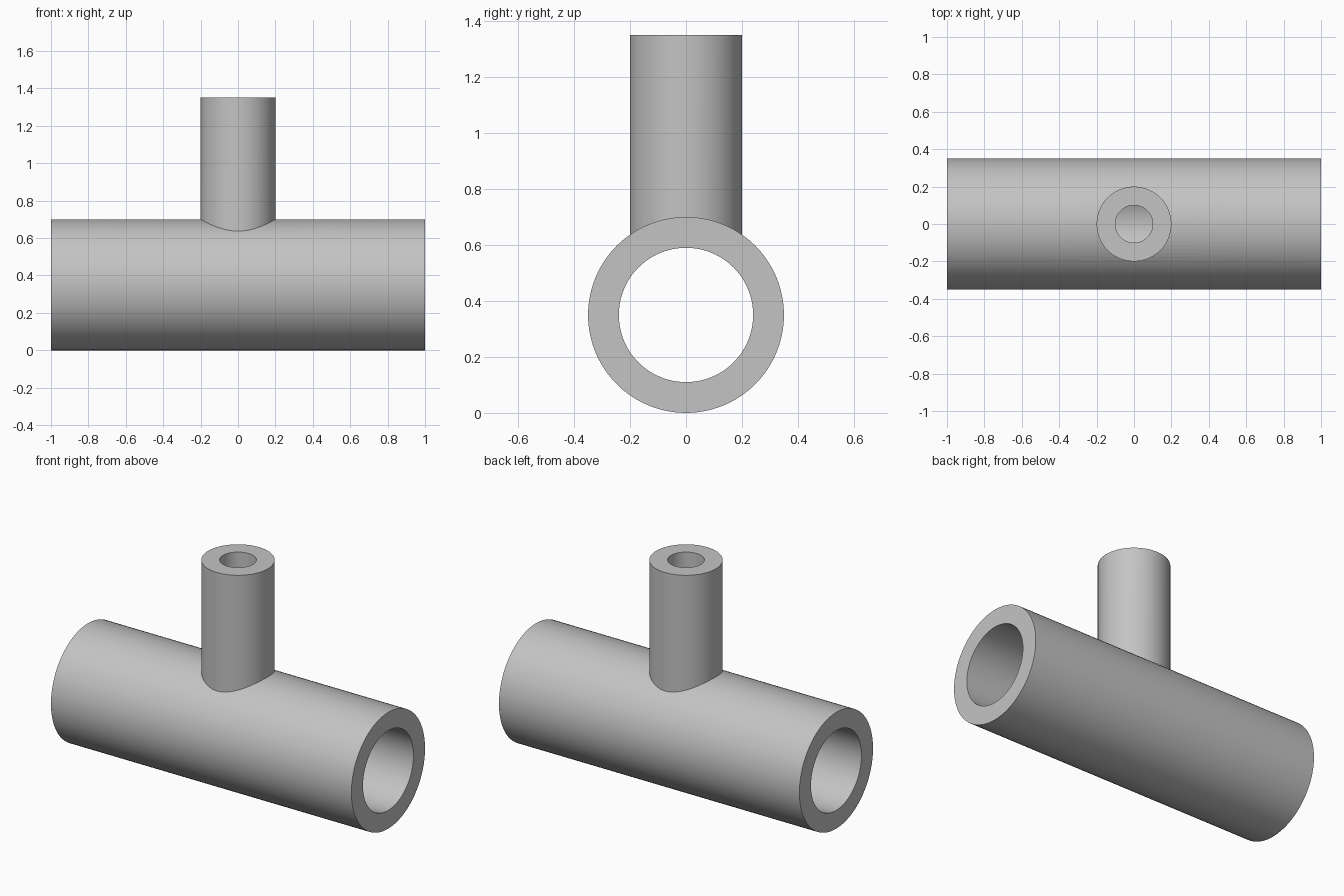
import bpy
import math

cube = bpy.data.objects.get("Cube")
if cube:
    bpy.data.objects.remove(cube, do_unlink=True)

LENGTH, HEIGHT = 2.0, 1.35
MAIN_OUTER, MAIN_INNER = 0.35, 0.24
BRANCH_OUTER, BRANCH_INNER = 0.2, 0.1
AXIS_Z = MAIN_OUTER
SIDES = 96

grey = bpy.data.materials.new("plain_grey")
grey.use_nodes = True
colour = (0.55, 0.55, 0.55, 1)
grey.diffuse_color = colour
grey.node_tree.nodes["Principled BSDF"].inputs["Base Color"].default_value = colour


def run_cylinder(name, radius, length):
    """Cylinder lying along x, centred on the main axis."""
    bpy.ops.mesh.primitive_cylinder_add(
        vertices=SIDES, radius=radius, depth=length,
        location=(0, 0, AXIS_Z), rotation=(0, math.pi / 2, 0))
    return finish(name)


def branch_cylinder(name, radius, top):
    """Upright cylinder from the main axis to the given height."""
    bpy.ops.mesh.primitive_cylinder_add(
        vertices=SIDES, radius=radius, depth=top - AXIS_Z,
        location=(0, 0, (top + AXIS_Z) / 2))
    return finish(name)


def finish(name):
    obj = bpy.context.object
    obj.name = name
    obj.data.materials.append(grey)
    bpy.ops.object.transform_apply(location=True, rotation=True, scale=True)
    return obj


def combine(target, tool, operation):
    """Apply a boolean to the target and discard the tool."""
    bpy.ops.object.select_all(action="DESELECT")
    target.select_set(True)
    bpy.context.view_layer.objects.active = target
    mod = target.modifiers.new(operation.lower(), "BOOLEAN")
    mod.operation = operation
    mod.solver = "EXACT"
    mod.object = tool
    tool.hide_render = True
    bpy.ops.object.modifier_apply(modifier=mod.name)
    bpy.data.objects.remove(tool, do_unlink=True)


# Solid body: main run joined to the upright branch
tee = run_cylinder("pipe_tee", MAIN_OUTER, LENGTH)
combine(tee, branch_cylinder("branch", BRANCH_OUTER, HEIGHT), "UNION")

# Bores: through the run, and down the branch into it
combine(tee, run_cylinder("run_bore", MAIN_INNER, LENGTH + 0.2), "DIFFERENCE")
combine(tee, branch_cylinder("branch_bore", BRANCH_INNER, HEIGHT + 0.1), "DIFFERENCE")

# Smooth walls with crisp rims and junction
bpy.ops.object.shade_smooth_by_angle(angle=math.radians(25))
